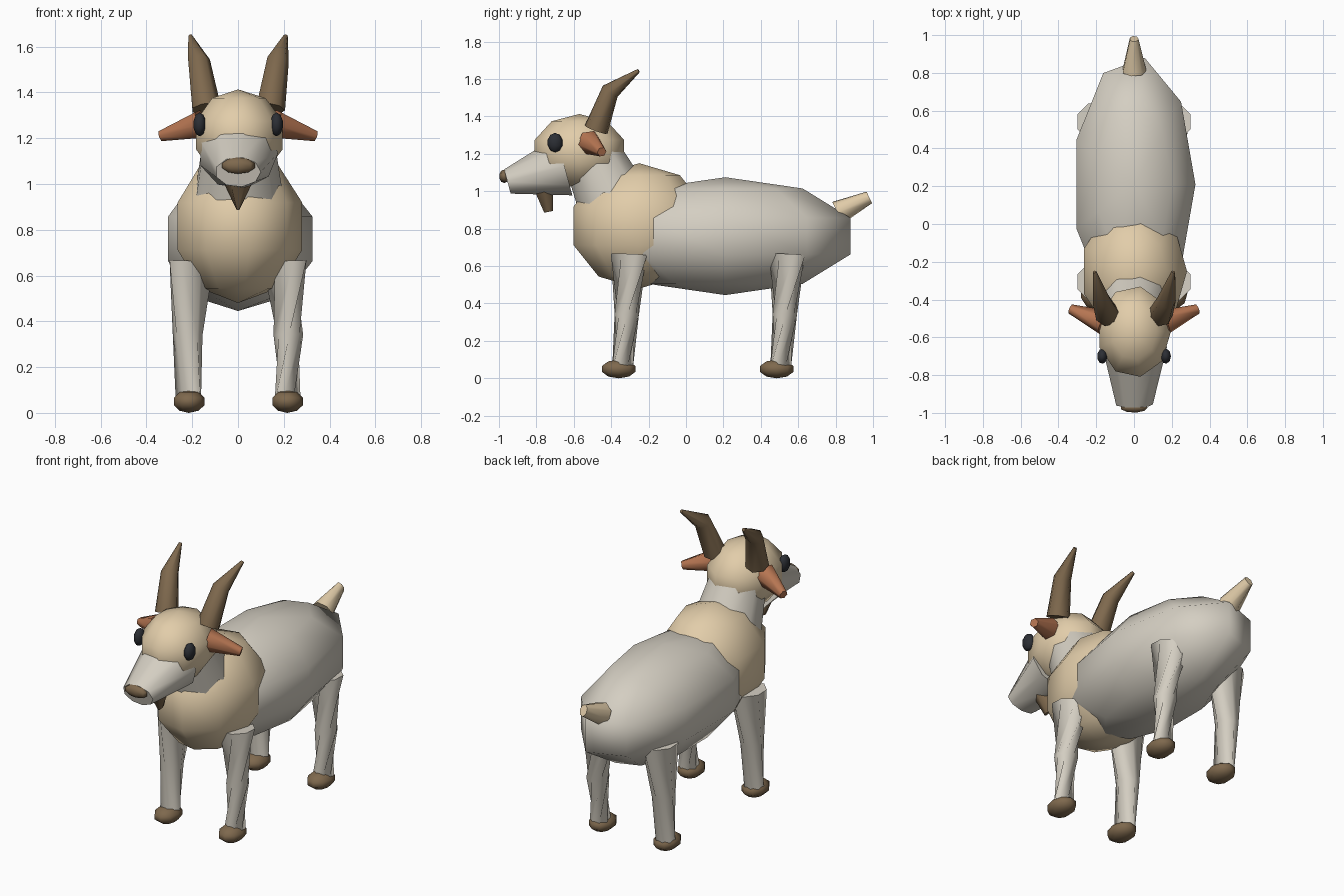
import bpy, bmesh
from math import sin, cos, pi
from mathutils import Vector

cube = bpy.data.objects.get("Cube")
if cube:
    bpy.data.objects.remove(cube)


def material(name, rgb):
    m = bpy.data.materials.new(name)
    m.use_nodes = True
    m.diffuse_color = (*rgb, 1)
    bsdf = m.node_tree.nodes["Principled BSDF"]
    bsdf.inputs["Base Color"].default_value = (*rgb, 1)
    bsdf.inputs["Roughness"].default_value = 0.8
    return m


GREY = material("warm_grey_wool", (0.66, 0.62, 0.54))
TAN = material("tan_fur", (0.76, 0.61, 0.40))
BROWN = material("brown_horn", (0.21, 0.14, 0.075))
RUST = material("rust_ear", (0.47, 0.18, 0.085))
DARK = material("dark_eye", (0.025, 0.028, 0.035))


def skin(name, rings, mat):
    """Join rings of points; sides are smooth, end caps are flat."""
    bm = bmesh.new()
    rows = [[bm.verts.new(p) for p in ring] for ring in rings]
    for a, b in zip(rows, rows[1:]):
        for i in range(len(a)):
            j = (i + 1) % len(a)
            bm.faces.new((a[i], a[j], b[j], b[i])).smooth = True
    bm.faces.new(rows[0])
    bm.faces.new(rows[-1])
    bmesh.ops.remove_doubles(bm, verts=bm.verts[:], dist=0.0005)
    bmesh.ops.recalc_face_normals(bm, faces=bm.faces[:])
    mesh = bpy.data.meshes.new(name)
    bm.to_mesh(mesh)
    bm.free()
    mesh.materials.append(mat)
    obj = bpy.data.objects.new(name, mesh)
    bpy.context.collection.objects.link(obj)
    return obj


def blob(name, centre, radii, mat, sides=9, bands=5):
    """Low-poly ellipsoid with upright poles."""
    rings = []
    for k in range(bands + 1):
        t = pi * k / bands
        rings.append([Vector(centre) + Vector((radii[0] * sin(t) * cos(a),
                                               radii[1] * sin(t) * sin(a),
                                               radii[2] * cos(t)))
                      for a in (2 * pi * i / sides for i in range(sides))])
    return skin(name, rings, mat)


def tube(name, path, radii, mat, sides=8):
    """Tapered tube along a path; a radius may be a (wide, deep) pair."""
    pts = [Vector(p) for p in path]
    rings = []
    for k, (p, r) in enumerate(zip(pts, radii)):
        direction = pts[min(k + 1, len(pts) - 1)] - pts[max(k - 1, 0)]
        turn = Vector((0, 0, 1)).rotation_difference(direction)
        rx, ry = r if isinstance(r, tuple) else (r, r)
        rings.append([p + turn @ Vector((rx * cos(a), ry * sin(a), 0))
                      for a in (2 * pi * i / sides for i in range(sides))])
    return skin(name, rings, mat)


# Torso, neck and head
blob("body", (0, 0.21, 0.76), (0.342, 0.715, 0.315), GREY)
blob("chest", (0, -0.25, 0.815), (0.295, 0.375, 0.335), TAN)
tube("neck", [(0, -0.38, 0.93), (0, -0.53, 1.25)], [0.2, 0.15], GREY, 9)
blob("head", (0, -0.57, 1.213), (0.205, 0.255, 0.2), TAN)
tube("muzzle", [(0, -0.65, 1.135), (0, -0.955, 1.052)],
     [(0.175, 0.165), (0.1, 0.068)], GREY, 9)
blob("nose", (0, -0.972, 1.08), (0.077, 0.028, 0.036), BROWN)
tube("beard", [(0, -0.76, 1.01), (0, -0.735, 0.89)],
     [(0.065, 0.057), (0.008, 0.027)], BROWN, 6)
tube("tail", [(0, 0.81, 0.885), (0, 0.98, 0.967)],
     [0.066, (0.024, 0.035)], TAN, 7)

# Paired parts
for side, s in (("left", 1), ("right", -1)):
    blob(side + "_eye", (s * 0.168, -0.7, 1.26), (0.029, 0.042, 0.052), DARK)
    tube(side + "_ear", [(s * 0.16, -0.52, 1.262), (s * 0.337, -0.45, 1.21)],
         [0.067, 0.026], RUST, 6)
    tube(side + "_horn",
         [(s * 0.14, -0.48, 1.33), (s * 0.172, -0.405, 1.535),
          (s * 0.208, -0.253, 1.645)],
         [0.066, 0.05, 0.01], BROWN, 7)
    for end, y in (("front", -0.305), ("back", 0.54)):
        tube(f"{side}_{end}_leg",
             [(s * 0.202, y, 0.66), (s * 0.22, y - 0.012, 0.34),
              (s * 0.217, y - 0.033, 0.07)],
             [0.105, 0.065, 0.058], GREY)
        blob(f"{side}_{end}_hoof", (s * 0.215, y - 0.055, 0.05),
             (0.073, 0.096, 0.05), BROWN)
